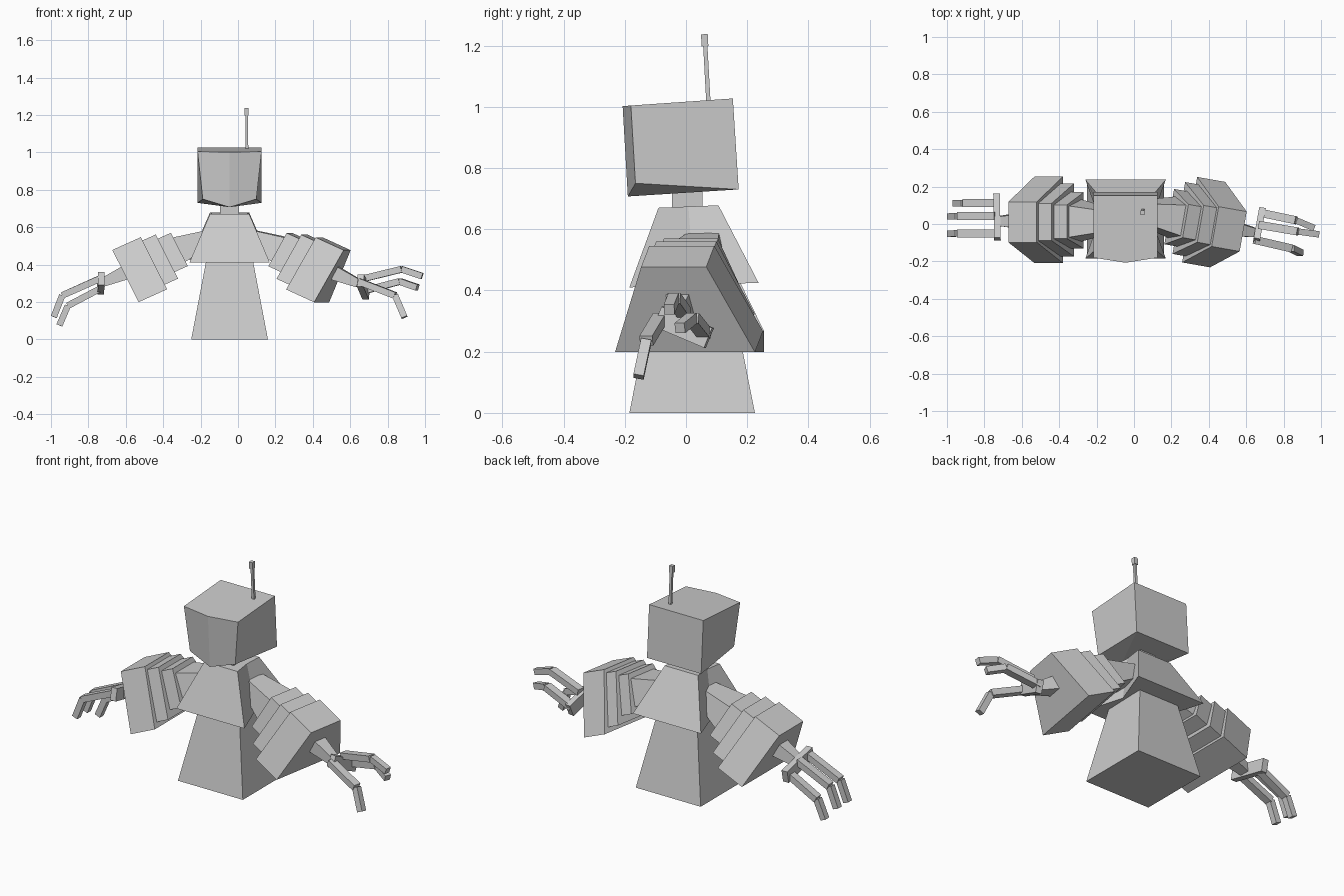
import bpy, bmesh
from math import radians, sin, cos
from mathutils import Vector as V

if "Cube" in bpy.data.objects:
    bpy.data.objects.remove(bpy.data.objects["Cube"])

grey = bpy.data.materials.new("plain grey")
grey.diffuse_color = (0.6, 0.6, 0.6, 1)
grey.use_nodes = True
grey.node_tree.nodes["Principled BSDF"].inputs["Base Color"].default_value = grey.diffuse_color


def loft(name, ring_a, ring_b):
    """Solid between two matching rings, with fan caps from the first point."""
    bm = bmesh.new()
    a = [bm.verts.new(p) for p in ring_a]
    b = [bm.verts.new(p) for p in ring_b]
    n = len(a)
    for i in range(n):
        j = (i + 1) % n
        bm.faces.new((a[i], a[j], b[j], b[i]))
    for r in (a, b):
        for i in range(1, n - 1):
            bm.faces.new((r[0], r[i], r[i + 1]))
    bmesh.ops.recalc_face_normals(bm, faces=bm.faces)
    me = bpy.data.meshes.new(name)
    bm.to_mesh(me)
    bm.free()
    me.materials.append(grey)
    ob = bpy.data.objects.new(name, me)
    bpy.context.collection.objects.link(ob)
    return ob


def rect(cx, cy, z, hx, hy):
    return [(cx + sx * hx, cy + sy * hy, z)
            for sx, sy in ((-1, -1), (1, -1), (1, 1), (-1, 1))]


def beam(name, a, b, w, h, taper=1.0):
    """Rectangular bar from a to b, w sideways and h upward."""
    a, b = V(a), V(b)
    d = (b - a).normalized()
    ref = V((0, 1, 0)) if abs(d.z) > 0.9 else V((0, 0, 1))
    u = d.cross(ref).normalized()
    v = u.cross(d)

    def ring(c, k):
        return [c + u * (x * w * k / 2) + v * (y * h * k / 2)
                for x, y in ((-1, -1), (1, -1), (1, 1), (-1, 1))]
    return loft(name, ring(a, 1), ring(b, taper))


CX = -0.045

# Lower body
loft("lower_body", rect(CX, 0.02, 0, 0.205, 0.205), rect(CX, 0.02, 0.42, 0.125, 0.122))


# Chest with sides folded inward
def chest_ring(hx, fold, y0, y1, z0, z1):
    ym, zm = (y0 + y1) / 2, (z0 + z1) / 2
    return [(CX + fold, ym, zm), (CX + hx, y1, z1), (CX - hx, y1, z1),
            (CX - fold, ym, zm), (CX - hx, y0, z0), (CX + hx, y0, z0)]


loft("chest", chest_ring(0.215, 0.14, -0.185, 0.237, 0.41, 0.425),
     chest_ring(0.105, 0.095, -0.09, 0.106, 0.67, 0.678))

# Neck
loft("neck", rect(CX, 0.004, 0.66, 0.05, 0.05), rect(CX, 0.004, 0.76, 0.05, 0.05))

# Head with a ridged front
loft("head",
     [(CX, -0.19, 0.707), (CX + 0.143, -0.165, 0.75), (CX + 0.171, 0.172, 0.73),
      (CX - 0.171, 0.172, 0.73), (CX - 0.143, -0.165, 0.75)],
     [(CX, -0.207, 1.002), (CX + 0.171, -0.18, 1.004), (CX + 0.171, 0.153, 1.027),
      (CX - 0.171, 0.153, 1.027), (CX - 0.171, -0.18, 1.004)])

# Antenna
beam("antenna_rod", (0.048, 0.074, 1.0), (0.047, 0.063, 1.2), 0.014, 0.014)
beam("antenna_knob", (0.046, 0.062, 1.198), (0.046, 0.060, 1.237), 0.022, 0.022)


# Arms: stacked trapezoid plates along a sloping axis
def arm(label, side, yaw, origin):
    o = V(origin)
    c, s = cos(radians(yaw)), sin(radians(yaw))
    out = V((side * c, -s, 0))
    wide = V((side * s, c, 0))
    inward = out * -0.91 + V((0, 0, 0.41))
    down = out * -0.45 + V((0, 0, -0.89))

    def ring(p, t0, t1, w0, w1):
        return [o + inward * p + down * t + wide * (0.01 + 0.04 * t + w)
                for t, w in ((t0, -w0), (t0, w0), (t1, w1), (t1, -w1))]

    def plate(name, p0, p1, sec0, sec1=None):
        loft(f"{label}_{name}", ring(p0, *sec0), ring(p1, *(sec1 or sec0)))

    plate("shoulder_plate_large", 0, 0.167, (0, 0.313, 0.108, 0.232))
    plate("shoulder_plate_medium", 0.16, 0.245, (0.02, 0.285, 0.1, 0.195))
    plate("shoulder_plate_small", 0.24, 0.322, (0.045, 0.245, 0.09, 0.15))
    plate("upper_arm", 0.31, 0.54, (0.07, 0.22, 0.085, 0.115), (0.12, 0.19, 0.05, 0.06))
    plate("forearm", 0.02, -0.135, (0.1, 0.18, 0.04, 0.05), (0.115, 0.16, 0.022, 0.027))


arm("left", -1, 0, (-0.672, 0, 0.478))
arm("right", 1, 10, (0.582, -0.05, 0.477))

# Hands: a palm bar and three jointed fingers each
hands = {
    "left": (((-0.73, -0.08, 0.325), (-0.735, 0.155, 0.275)),
             [((-0.725, -0.05, 0.33), (-0.94, -0.05, 0.235), (-0.985, -0.052, 0.12)),
              ((-0.74, 0.042, 0.325), (-0.94, 0.042, 0.235), (-0.985, 0.04, 0.12)),
              ((-0.73, 0.112, 0.275), (-0.91, 0.112, 0.18), (-0.955, 0.11, 0.075))]),
    "right": (((0.655, -0.09, 0.315), (0.685, 0.075, 0.245)),
              [((0.645, -0.085, 0.31), (0.84, -0.13, 0.235), (0.89, -0.155, 0.118)),
               ((0.67, -0.005, 0.325), (0.875, -0.04, 0.375), (0.985, -0.055, 0.338)),
               ((0.675, 0.06, 0.26), (0.865, 0.02, 0.31), (0.96, -0.02, 0.277))]),
}
for label, (palm, fingers) in hands.items():
    beam(f"{label}_palm", *palm, 0.035, 0.07)
    for i, (base, joint, tip) in enumerate(fingers, 1):
        beam(f"{label}_finger_{i}", base, joint, 0.043, 0.035)
        beam(f"{label}_fingertip_{i}", joint, tip, 0.034, 0.034)
